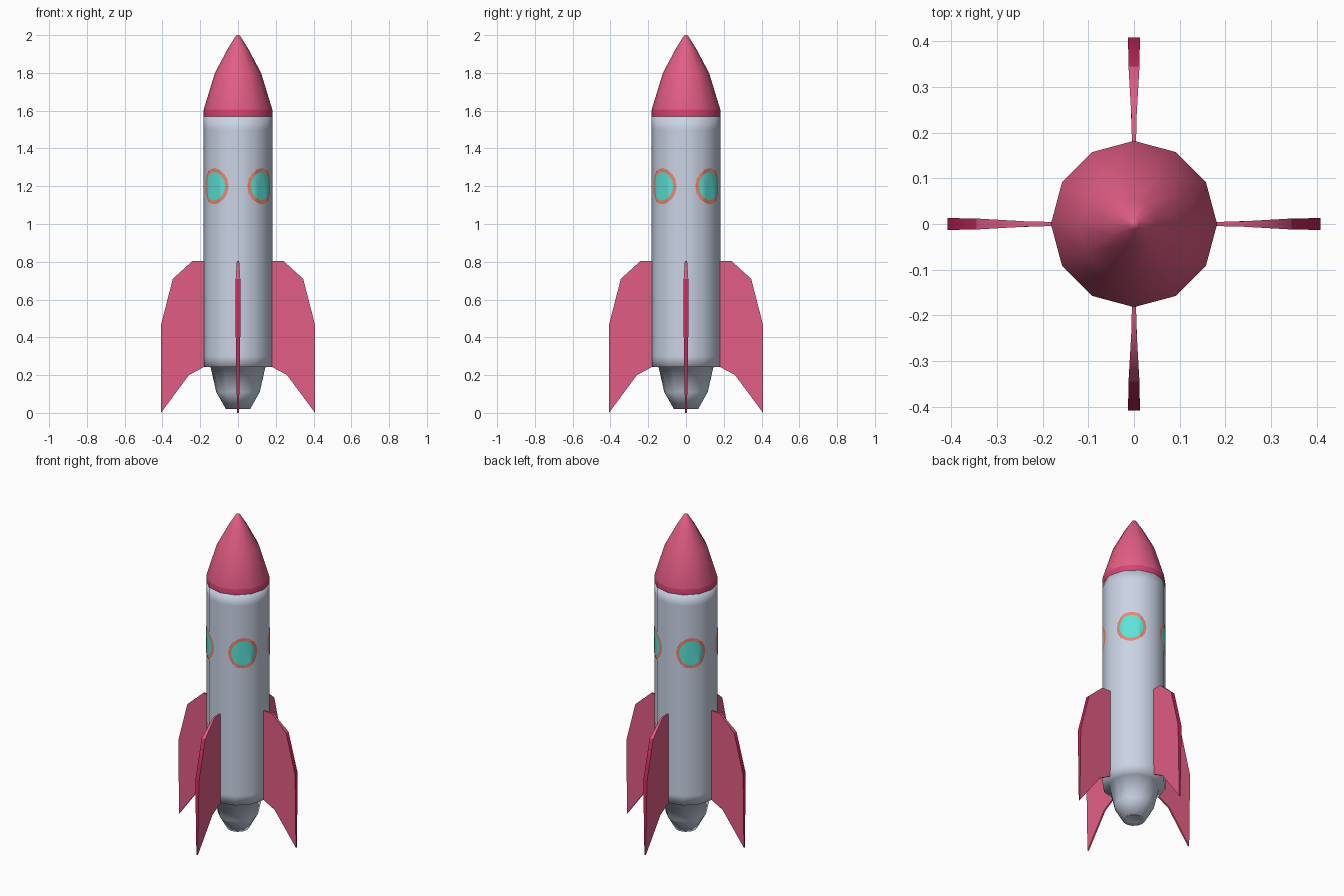
import bpy, bmesh, math
from mathutils import Vector, Matrix

if "Cube" in bpy.data.objects:
    bpy.data.objects.remove(bpy.data.objects["Cube"])

SIDES, R = 12, 0.182


def material(name, rgb):
    m = bpy.data.materials.new(name)
    m.diffuse_color = (*rgb, 1)
    m.use_nodes = True
    m.node_tree.nodes["Principled BSDF"].inputs["Base Color"].default_value = m.diffuse_color
    return m


PINK = material("pink", (0.76, 0.11, 0.235))
DEEP = material("deep pink", (0.68, 0.055, 0.17))
CRIMSON = material("crimson", (0.56, 0.02, 0.10))
GREY = material("pale grey", (0.59, 0.655, 0.78))
CYAN = material("cyan glass", (0.11, 0.76, 0.69))
CORAL = material("coral", (0.88, 0.27, 0.18))


def finish(name, bm, mats, smooth=40, fix_normals=True):
    if fix_normals:
        bmesh.ops.recalc_face_normals(bm, faces=bm.faces)
    me = bpy.data.meshes.new(name)
    bm.to_mesh(me)
    bm.free()
    for m in mats:
        me.materials.append(m)
    ob = bpy.data.objects.new(name, me)
    bpy.context.collection.objects.link(ob)
    bpy.ops.object.select_all(action='DESELECT')
    ob.select_set(True)
    bpy.context.view_layer.objects.active = ob
    bpy.ops.object.shade_smooth_by_angle(angle=math.radians(smooth))
    return ob


def lathe(name, profile, mats, smooth, band=0):
    """Turn (radius, height) points into a capped twelve-sided solid;
    faces below the band height take the second material."""
    bm = bmesh.new()
    rings = []
    for r, z in profile:
        rings.append([bm.verts.new((r * math.cos(a), r * math.sin(a), z))
                      for a in (math.tau * i / SIDES for i in range(SIDES))])
    for lo, hi in zip(rings, rings[1:]):
        for i in range(SIDES):
            j = (i + 1) % SIDES
            bm.faces.new((lo[i], lo[j], hi[j], hi[i]))
    bm.faces.new(rings[0][::-1])
    bm.faces.new(rings[-1])
    for f in bm.faces:
        f.material_index = 1 if f.calc_center_median().z < band else 0
    return finish(name, bm, mats, smooth)


# Hull with its engine nozzle, and the nose
lathe("hull_and_nozzle", [(0.045, 0.03), (0.064, 0.02), (0.115, 0.11),
                          (0.145, 0.242), (R, 0.242), (R, 0.30), (R, 1.50),
                          (R, 1.57)], [GREY], 120)
lathe("nose_cone", [(R, 1.57), (R, 1.605), (0.122, 1.80), (0.053, 1.93),
                    (0.012, 1.995), (0.004, 2.0)], [PINK, DEEP], 40, band=1.60)

# Fins: (distance from axis, height, half thickness)
FIN = [(0.16, 0.805, 0.004), (0.24, 0.805, 0.006), (0.345, 0.71, 0.012),
       (0.408, 0.465, 0.013), (0.408, 0.0, 0.005), (0.26, 0.20, 0.005),
       (0.18, 0.243, 0.004), (0.16, 0.243, 0.004)]


def fin(name, angle):
    bm = bmesh.new()
    sides = [[bm.verts.new((r, s * t, z)) for r, z, t in FIN] for s in (-1, 1)]
    n = len(FIN)
    for side in sides:
        bm.faces.new(side)
    for i in range(n):
        j = (i + 1) % n
        f = bm.faces.new((sides[0][i], sides[0][j], sides[1][j], sides[1][i]))
        f.material_index = 1 if i in (2, 3) else 0   # outer rim
    bmesh.ops.rotate(bm, verts=bm.verts, matrix=Matrix.Rotation(angle, 3, 'Z'))
    finish(name, bm, [PINK, CRIMSON], 50)


for k, side in enumerate(("right", "back", "left", "front")):
    fin(side + "_fin", k * math.pi / 2)

# Windows: flat disc with a rim, creased at the hull corners and wrapped on
APOTHEM = R * math.cos(math.pi / SIDES)
HALF = R * math.sin(math.pi / SIDES)


def wrap(u, z, angle):
    over = max(abs(u) - HALF, 0)
    turn = math.tau / SIDES
    y = math.copysign(min(abs(u), HALF) + over * math.cos(turn), u)
    x = APOTHEM + 0.0015 - over * math.sin(turn)
    return Matrix.Rotation(angle, 3, 'Z') @ Vector((x, y, z))


def window(name, angle, n=16):
    bm = bmesh.new()
    rings = [[bm.verts.new((0, 0.95 * r * math.cos(math.tau * i / n),
                            r * math.sin(math.tau * i / n)))
              for i in range(n)] for r in (0.076, 0.096)]
    bm.faces.new(rings[0])
    for i in range(n):
        j = (i + 1) % n
        f = bm.faces.new((rings[0][i], rings[1][i], rings[1][j], rings[0][j]))
        f.material_index = 1
    for u in (-HALF, HALF):
        bmesh.ops.bisect_plane(bm, geom=bm.verts[:] + bm.edges[:] + bm.faces[:],
                               plane_co=(0, u, 0), plane_no=(0, 1, 0))
    for v in bm.verts:
        v.co = wrap(v.co.y, v.co.z + 1.2, angle)
    finish(name, bm, [CYAN, CORAL], fix_normals=False)


for k, place in enumerate(("back_right", "back_left", "front_left", "front_right")):
    window(place + "_window", math.pi / 4 + k * math.pi / 2)
